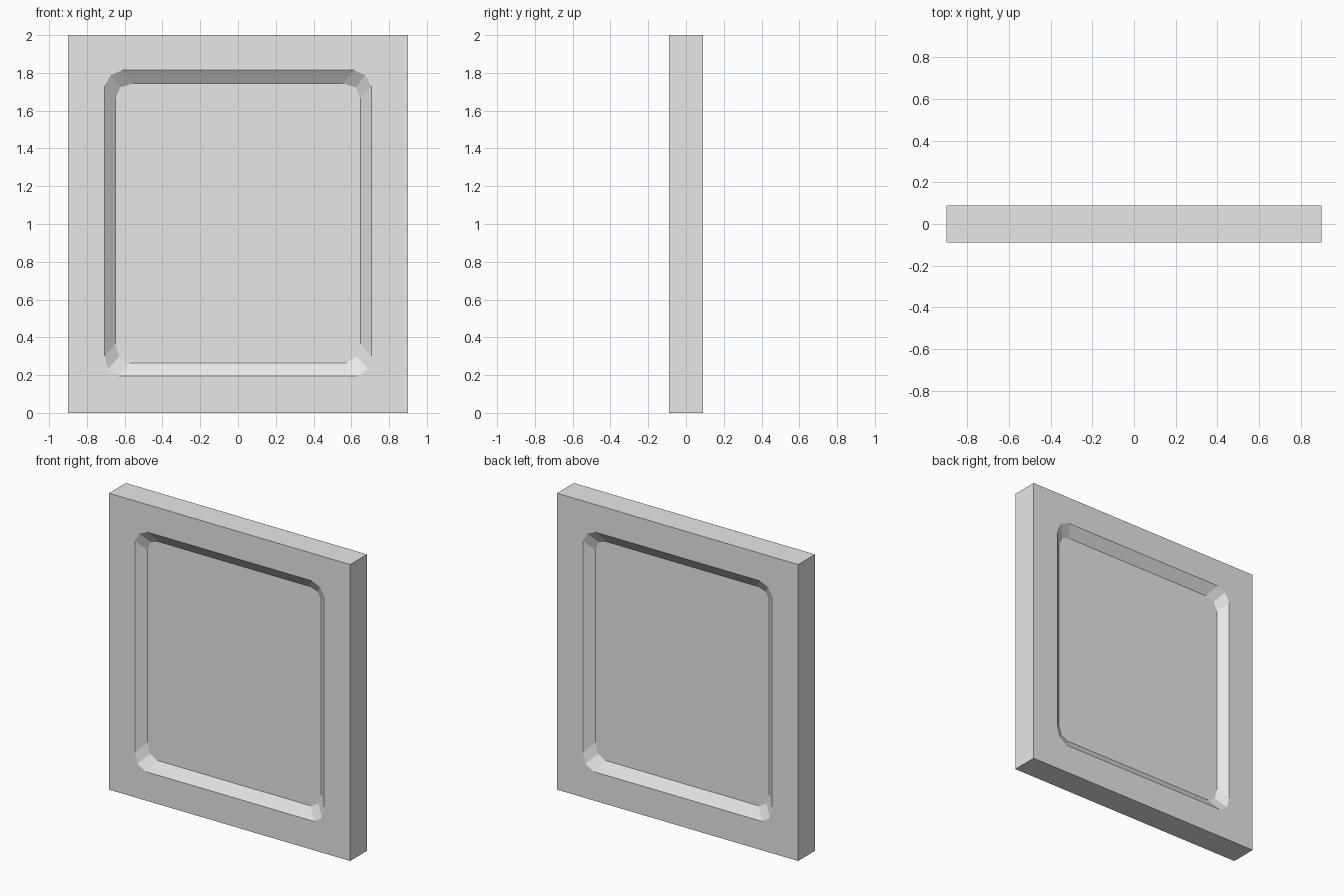
import bpy
import bmesh

if "Cube" in bpy.data.objects:
    bpy.data.objects.remove(bpy.data.objects["Cube"])

HALF_W, HEIGHT, HALF_T, DEPTH = 0.9, 2.0, 0.09, 0.05

# Right half of each recess outline, bottom to top: three points per corner
RIM = [(0.63, 0.195), (0.688, 0.233), (0.706, 0.30),
       (0.706, 1.73), (0.674, 1.788), (0.613, 1.814)]
FLOOR = [(0.573, 0.265), (0.63, 0.297), (0.648, 0.366),
         (0.648, 1.666), (0.623, 1.724), (0.557, 1.743)]

grey = bpy.data.materials.new("plain_grey")
grey.use_nodes = True
grey.diffuse_color = (0.8, 0.8, 0.8, 1)
grey.node_tree.nodes["Principled BSDF"].inputs["Base Color"].default_value = grey.diffuse_color


def ring(bm, half, y):
    """Mirror a half outline into a closed ring of vertices."""
    points = half + [(-x, z) for x, z in reversed(half)]
    return [bm.verts.new((x, y, z)) for x, z in points]


def panel_side(bm, side):
    """One face of the panel with its sloped recess; returns the outer corners."""
    corners = ring(bm, [(HALF_W, 0), (HALF_W, HEIGHT)], side * HALF_T)
    rim = ring(bm, RIM, side * HALF_T)
    floor = ring(bm, FLOOR, side * (HALF_T - DEPTH))
    n = len(rim)
    # Flat border: one face along each edge, split at the corner midpoints
    for k in range(4):
        first = 3 * k + 1
        inner = [rim[(first + i) % n] for i in range(4)]
        bm.faces.new([corners[k], corners[(k + 1) % 4]] + inner[::-1])
    # Sloped recess walls and flat floor
    for i in range(n):
        j = (i + 1) % n
        bm.faces.new([rim[i], rim[j], floor[j], floor[i]])
    bm.faces.new(floor)
    return corners


bm = bmesh.new()
front = panel_side(bm, -1)
back = panel_side(bm, 1)

# Outer edges of the slab
for i in range(4):
    j = (i + 1) % 4
    bm.faces.new([front[i], front[j], back[j], back[i]])
bmesh.ops.recalc_face_normals(bm, faces=bm.faces)

mesh = bpy.data.meshes.new("recessed_panel")
bm.to_mesh(mesh)
bm.free()
mesh.materials.append(grey)
panel = bpy.data.objects.new("recessed_panel", mesh)
bpy.context.collection.objects.link(panel)
